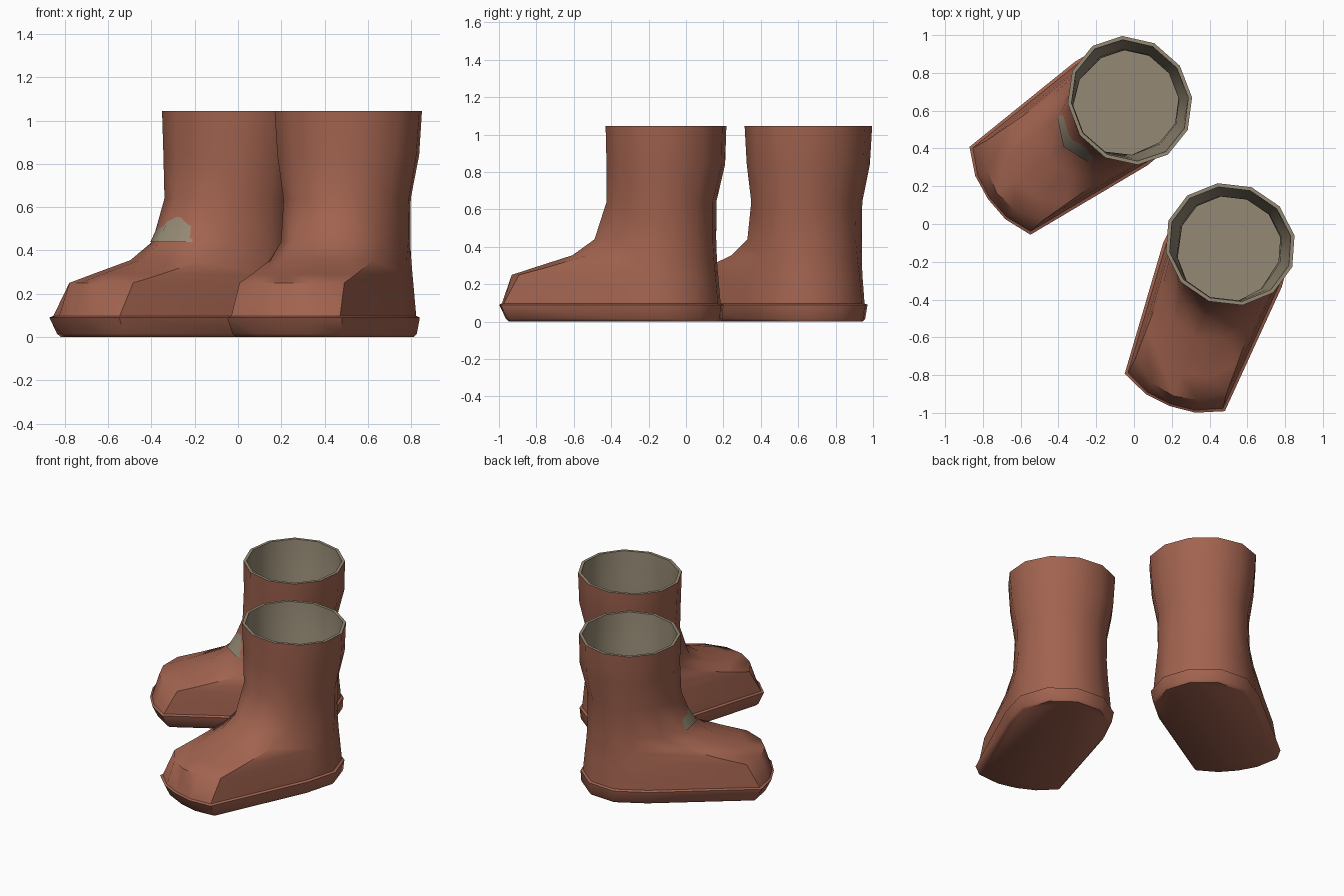
import bpy, bmesh, math

if "Cube" in bpy.data.objects:
    bpy.data.objects.remove(bpy.data.objects["Cube"])


def material(name, rgb):
    m = bpy.data.materials.new(name)
    m.diffuse_color = (*rgb, 1)
    m.use_nodes = True
    m.node_tree.nodes["Principled BSDF"].inputs["Base Color"].default_value = m.diffuse_color
    return m


LEATHER = material("red_brown_leather", (0.36, 0.125, 0.078))
LINING = material("grey_lining", (0.30, 0.25, 0.175))

# half outline of the sole, heel to toe: (half width, forward)
SOLE = [(0, -.31), (.19, -.255), (.315, -.10), (.335, .12),
        (.283, .84), (.14, .902), (0, .917)]


def ring(z, width, back, front, t):
    """12-sided section; t blends the sole outline (0) into an ellipse (1)."""
    half = []
    for i, (u, v) in enumerate(SOLE):
        a = math.pi * i / 6
        c = -math.cos(a)
        su = u * width / .335
        sv = v * front / .917 if v > 0 else v * back / .31
        eu = width * math.sin(a)
        ev = c * (front if c > 0 else back)
        half.append((su + (eu - su) * t, sv + (ev - sv) * t))
    pts = half + [(-u, v) for u, v in half[-2:0:-1]]
    return [(u, -v, z) for u, v in pts]


def loft(name, rings, mat, loc, turn, cap_start=False, cap_end=False):
    bm = bmesh.new()
    rows = [[bm.verts.new(p) for p in ring(*r)] for r in rings]
    n = len(rows[0])
    for a, b in zip(rows, rows[1:]):
        for i in range(n):
            j = (i + 1) % n
            bm.faces.new((a[i], a[j], b[j], b[i]))
    if cap_start:
        bm.faces.new(rows[0][::-1])
    if cap_end:
        bm.faces.new(rows[-1])
    me = bpy.data.meshes.new(name)
    bm.to_mesh(me)
    bm.free()
    me.materials.append(mat)
    ob = bpy.data.objects.new(name, me)
    bpy.context.collection.objects.link(ob)
    ob.location = (*loc, 0)
    ob.rotation_euler.z = math.radians(turn)
    bpy.ops.object.select_all(action='DESELECT')
    ob.select_set(True)
    bpy.context.view_layer.objects.active = ob
    bpy.ops.object.shade_smooth_by_angle(angle=math.radians(50))
    return ob


def boot(side, loc, turn, lining_front):
    # sole with a lip around the foot
    loft(side + "_sole", [
        (0, .305, .295, .865, 0),
        (.015, .320, .305, .88, 0),
        (.09, .335, .31, .917, 0),
        (.097, .318, .295, .905, 0)], LEATHER, loc, turn, cap_start=True)
    # foot and shaft in one shell, open at the top
    loft(side + "_upper", [
        (.095, .318, .295, .905, 0),
        (.25, .305, .28, .86, .12),
        (.29, .302, .275, .74, .3),
        (.355, .298, .27, .53, .6),
        (.44, .295, .265, .41, 1),
        (.64, .298, .265, .33, 1),
        (.84, .335, .315, .322, 1),
        (1.045, .35, .32, .325, 1)], LEATHER, loc, turn)
    # lining cup with rim and inner floor; it shows at one ankle
    loft(side + "_lining", [
        (1.045, .35, .32, .325, 1),
        (1.045, .33, .30, .305, 1),
        (.84, .315, .295, .302, 1),
        (.64, .28, .25, .315, 1),
        (.52, .272, .25, lining_front - .05, 1),
        (.44, .275, .25, lining_front, 1)], LINING, loc, turn, cap_end=True)


boot("front_boot", (.51, -.105), -20.5, .38)
boot("rear_boot", (-.02, .655), -55.2, .43)
